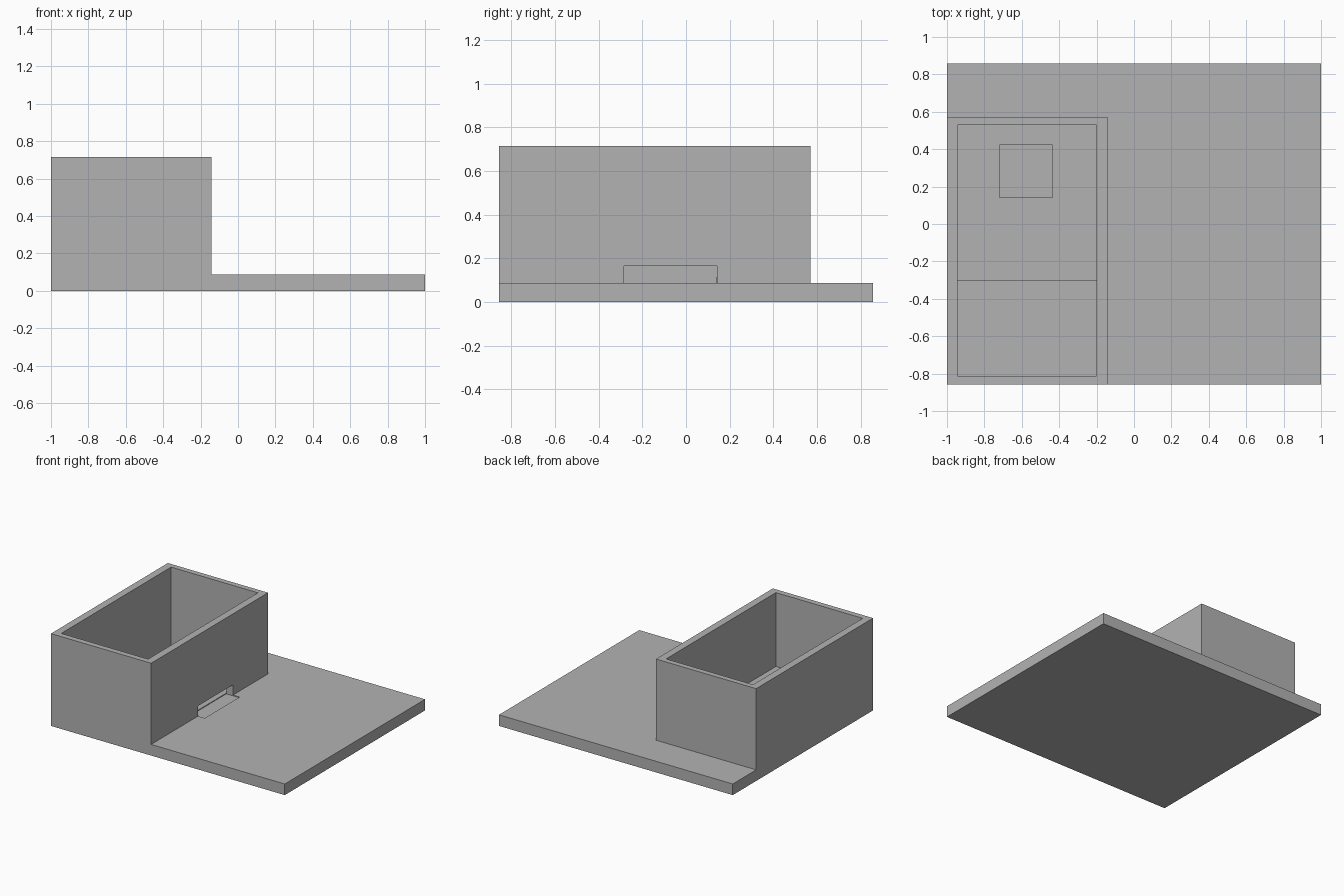
import bpy
import bmesh
from mathutils import Vector

if "Cube" in bpy.data.objects:
    bpy.data.objects.remove(bpy.data.objects["Cube"], do_unlink=True)

grey = bpy.data.materials.new("plain grey")
grey.use_nodes = True
colour = (0.45, 0.45, 0.45, 1)
grey.diffuse_color = colour
grey.node_tree.nodes["Principled BSDF"].inputs["Base Color"].default_value = colour


def block(name, low, high):
    """Axis-aligned box between two corners."""
    low, high = Vector(low), Vector(high)
    bm = bmesh.new()
    bmesh.ops.create_cube(bm, size=1)
    bmesh.ops.scale(bm, vec=high - low, verts=bm.verts)
    bmesh.ops.translate(bm, vec=(low + high) / 2, verts=bm.verts)
    mesh = bpy.data.meshes.new(name)
    bm.to_mesh(mesh)
    bm.free()
    mesh.materials.append(grey)
    obj = bpy.data.objects.new(name, mesh)
    bpy.context.collection.objects.link(obj)
    return obj


def cut(target, cutter):
    """Subtract the cutter and bake the result into the target mesh."""
    mod = target.modifiers.new("cut", "BOOLEAN")
    mod.operation = "DIFFERENCE"
    mod.solver = "EXACT"
    mod.object = cutter
    bpy.context.view_layer.update()
    graph = bpy.context.evaluated_depsgraph_get()
    target.data = bpy.data.meshes.new_from_object(target.evaluated_get(graph))
    target.modifiers.clear()


ground = 0.086          # top of the base slab
left, right = -0.943, -0.2   # inner faces of the walls
front, back = -0.813, 0.529

# Base slab and the open-topped enclosure standing on it
base = block("base_slab", (-1, -0.857, 0), (1, 0.857, ground))
walls = block("enclosure_walls", (-1, -0.857, ground), (-0.143, 0.571, 0.714))

# Hollow interior
hollow = block("interior_cutter", (left, front, 0.05), (right, back, 0.8))
cut(walls, hollow)

# Low slot through the side wall, with a shallow sill sunk into the slab
slot = block("slot_cutter", (right, -0.284, 0.08), (-0.086, 0.143, 0.165))
cut(walls, slot)
cut(base, slot)

for cutter in (hollow, slot):
    bpy.data.objects.remove(cutter, do_unlink=True)

# Raised floor at the front and a low square pad at the back
block("raised_floor", (left, front, ground), (right, -0.3, 0.143))
block("square_pad", (-0.72, 0.139, ground), (-0.437, 0.424, 0.114))
